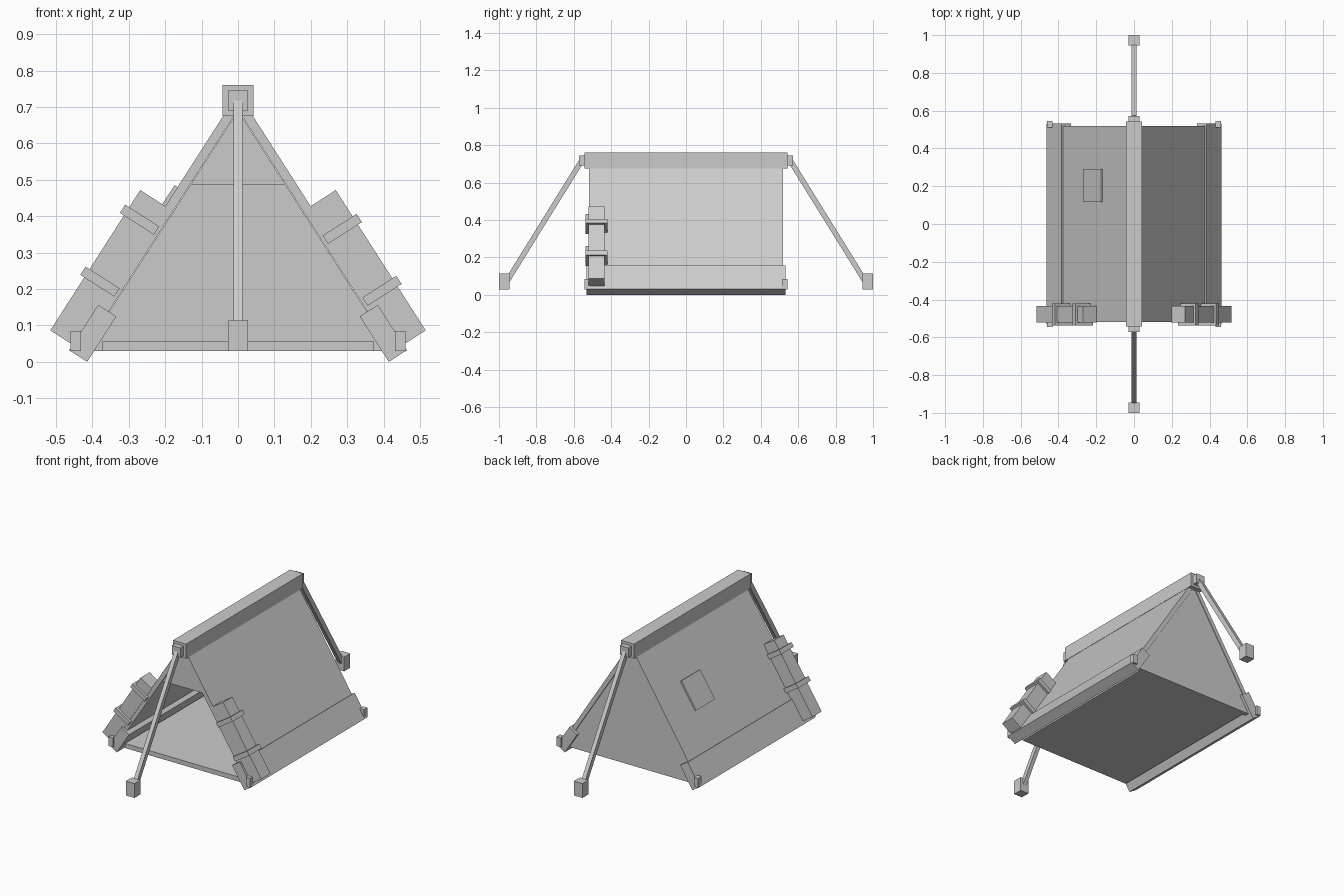
import bpy, bmesh, math
from mathutils import Matrix, Vector

cube = bpy.data.objects.get("Cube")
if cube:
    bpy.data.objects.remove(cube, do_unlink=True)

# Single canvas-grey material
grey = bpy.data.materials.new("plain_grey")
grey.use_nodes = True
colour = (0.6, 0.6, 0.6, 1)
grey.diffuse_color = colour
grey.node_tree.nodes["Principled BSDF"].inputs["Base Color"].default_value = colour

# Roof slope: starts under the ridge and runs down and outwards
SLOPE = math.atan(1.56)
START = Vector((0.041, 0, 0.675))
DOWN = Vector((math.cos(SLOPE), 0, -math.sin(SLOPE)))
OUT = Vector((math.sin(SLOPE), 0, math.cos(SLOPE)))


def finish(name, bm):
    bmesh.ops.recalc_face_normals(bm, faces=bm.faces)
    mesh = bpy.data.meshes.new(name)
    bm.to_mesh(mesh)
    bm.free()
    mesh.materials.append(grey)
    obj = bpy.data.objects.new(name, mesh)
    bpy.context.collection.objects.link(obj)
    return obj


def box(name, centre, size, turn=None):
    bm = bmesh.new()
    rot = turn.to_4x4() if turn else Matrix.Identity(4)
    matrix = Matrix.Translation(centre) @ rot @ Matrix.Diagonal((*size, 1))
    bmesh.ops.create_cube(bm, size=1, matrix=matrix)
    return finish(name, bm)


def slope_box(name, side, along, out, y):
    """Box lying on a roof slope; ranges run down, away from and across it."""
    mid = START + DOWN * sum(along) / 2 + OUT * sum(out) / 2
    mid.y = sum(y) / 2
    mid.x *= side
    turn = Matrix.Rotation(-side * (math.pi / 2 - SLOPE), 3, 'Y')
    size = (out[1] - out[0], y[1] - y[0], along[1] - along[0])
    return box(name, mid, size, turn)


def gable(name, bottom, y, depth):
    """Triangular wall filling the space between the roof panels."""
    top = 0.69
    half = (top - bottom) / math.tan(SLOPE)
    bm = bmesh.new()
    verts = [bm.verts.new((x, y, z)) for x, z in ((-half, bottom), (half, bottom), (0, top))]
    face = bm.faces.new(verts)
    grown = bmesh.ops.extrude_face_region(bm, geom=[face])
    moved = [v for v in grown["geom"] if isinstance(v, bmesh.types.BMVert)]
    bmesh.ops.translate(bm, verts=moved, vec=(0, depth, 0))
    return finish(name, bm)


# Ridge beam, floor and end walls
box("ridge_beam", (0, 0, 0.718), (0.085, 1.086, 0.085))
box("floor", (0, 0, 0.043), (0.746, 1.03, 0.027))
gable("back_wall", 0.03, 0.49, 0.025)
gable("front_upper_flap", 0.487, -0.515, 0.025)

# Roof panels with hems, corner pegs and strapped bedrolls
for side, label, shift in ((1, "left", 0.03), (-1, "right", 0)):
    slope_box(label + "_roof_panel", side, (-0.015, 0.75), (-0.025, 0), (-0.518, 0.518))
    slope_box(label + "_hem", side, (0.622, 0.77), (-0.05, 0.009), (-0.533, 0.533))
    for end, place in ((-1, "front"), (1, "back")):
        box(f"{label}_{place}_corner_peg", (side * 0.446, end * 0.528, 0.057), (0.028, 0.032, 0.055))
    slope_box(label + "_bedroll", side, (0.294, 0.752), (-0.003, 0.082), (-0.521, -0.435))
    for name, at in (("upper", 0.35), ("lower", 0.552)):
        slope_box(f"{label}_{name}_strap", side, (at + shift, at + shift + 0.027),
                  (-0.016, 0.095), (-0.537, -0.421))

# Raised patch on one roof panel
slope_box("roof_patch", -1, (0.232, 0.409), (-0.003, 0.01), (0.117, 0.291))

# Ridge caps with slanting support poles and their feet
for end, place in ((-1, "front"), (1, "back")):
    box(place + "_ridge_cap", (0, end * 0.553, 0.718), (0.056, 0.04, 0.056))
    top, base = Vector((0, end * 0.562, 0.71)), Vector((0, end * 0.965, 0.06))
    axis = base - top
    turn = Matrix.Rotation(math.atan2(-axis.y, axis.z), 3, 'X')
    box(place + "_support_pole", (top + base) / 2, (0.024, 0.028, axis.length), turn)
    box(place + "_pole_foot", (0, end * 0.972, 0.071), (0.056, 0.056, 0.084))
